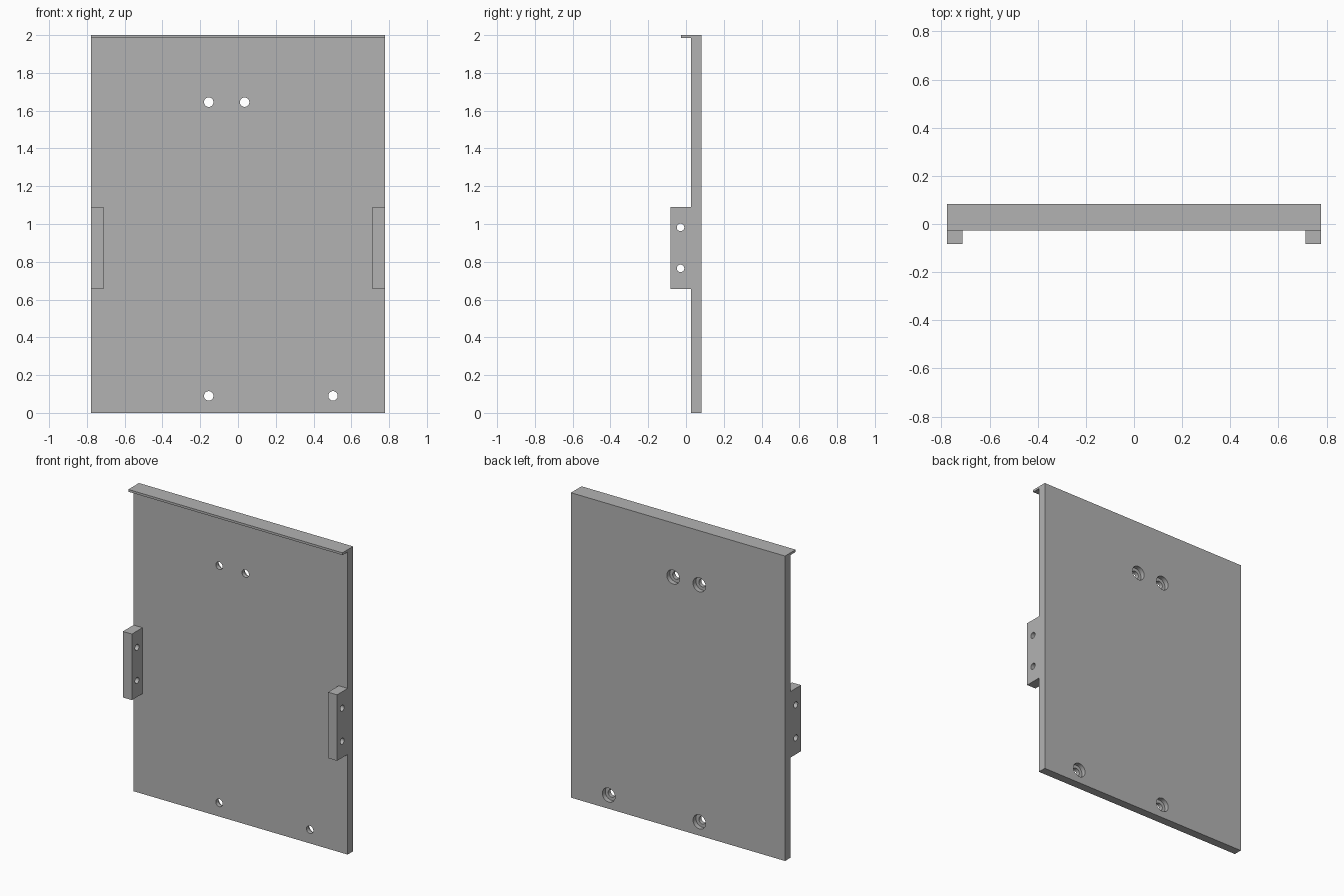
import bpy
import math
from mathutils import Vector

default = bpy.data.objects.get("Cube")
if default:
    bpy.data.objects.remove(default, do_unlink=True)

HALF_W, BACK, FRONT = 0.777, 0.083, 0.027

grey = bpy.data.materials.new("plain_grey")
grey.use_nodes = True
colour = (0.45, 0.45, 0.45, 1)
grey.diffuse_color = colour
grey.node_tree.nodes["Principled BSDF"].inputs["Base Color"].default_value = colour


def extrude_profile(name, profile, x0, x1):
    """Extrude a (y, z) outline along x."""
    n = len(profile)
    verts = [(x, y, z) for x in (x0, x1) for y, z in profile]
    faces = [list(range(n))[::-1], list(range(n, 2 * n))]
    faces += [(i, (i + 1) % n, (i + 1) % n + n, i + n) for i in range(n)]
    mesh = bpy.data.meshes.new(name)
    mesh.from_pydata(verts, [], faces)
    obj = bpy.data.objects.new(name, mesh)
    bpy.context.collection.objects.link(obj)
    mesh.materials.append(grey)
    # make the normals point outward
    bpy.context.view_layer.objects.active = obj
    bpy.ops.object.select_all(action="DESELECT")
    obj.select_set(True)
    bpy.ops.object.mode_set(mode="EDIT")
    bpy.ops.mesh.select_all(action="SELECT")
    bpy.ops.mesh.normals_make_consistent(inside=False)
    bpy.ops.object.mode_set(mode="OBJECT")
    return obj


def drill(obj, start, end, radius):
    """Cut a round hole from start to end."""
    start, end = Vector(start), Vector(end)
    axis = end - start
    bpy.ops.mesh.primitive_cylinder_add(
        vertices=32, radius=radius, depth=axis.length, location=(start + end) / 2,
        rotation=axis.to_track_quat("Z", "Y").to_euler())
    cutter = bpy.context.object
    cutter.hide_render = True
    cutter.data.materials.append(grey)
    mod = obj.modifiers.new("hole", "BOOLEAN")
    mod.operation, mod.solver, mod.object = "DIFFERENCE", "EXACT", cutter
    bpy.context.view_layer.objects.active = obj
    bpy.ops.object.modifier_apply(modifier=mod.name)
    bpy.data.objects.remove(cutter, do_unlink=True)


# Panel with a thin lip along the top front edge
panel = extrude_profile("panel", [
    (BACK, 0), (BACK, 2), (-0.027, 2), (-0.027, 1.985), (FRONT, 1.985), (FRONT, 0)],
    -HALF_W, HALF_W)

# Screw holes, counterbored from the back
for x, z in [(-0.155, 1.645), (0.035, 1.645), (-0.155, 0.09), (0.503, 0.09)]:
    drill(panel, (x, -0.2, z), (x, 0.2, z), 0.025)
    drill(panel, (x, 0.053, z), (x, 0.2, z), 0.046)

# Side mounting tabs with two cross holes each
for side, name in ((1, "left_tab"), (-1, "right_tab")):
    tab = extrude_profile(name, [
        (-BACK, 0.657), (FRONT, 0.657), (FRONT, 1.09), (-BACK, 1.09)],
        side * 0.712, side * HALF_W)
    for z in (0.765, 0.982):
        drill(tab, (side * 0.5, -0.029, z), (side, -0.029, z), 0.02)

# Smooth hole walls, sharp edges elsewhere
bpy.ops.object.select_all(action="DESELECT")
for obj in bpy.context.scene.objects:
    if obj.name in ("panel", "left_tab", "right_tab"):
        obj.select_set(True)
bpy.context.view_layer.objects.active = panel
bpy.ops.object.shade_smooth_by_angle(angle=math.radians(30))
